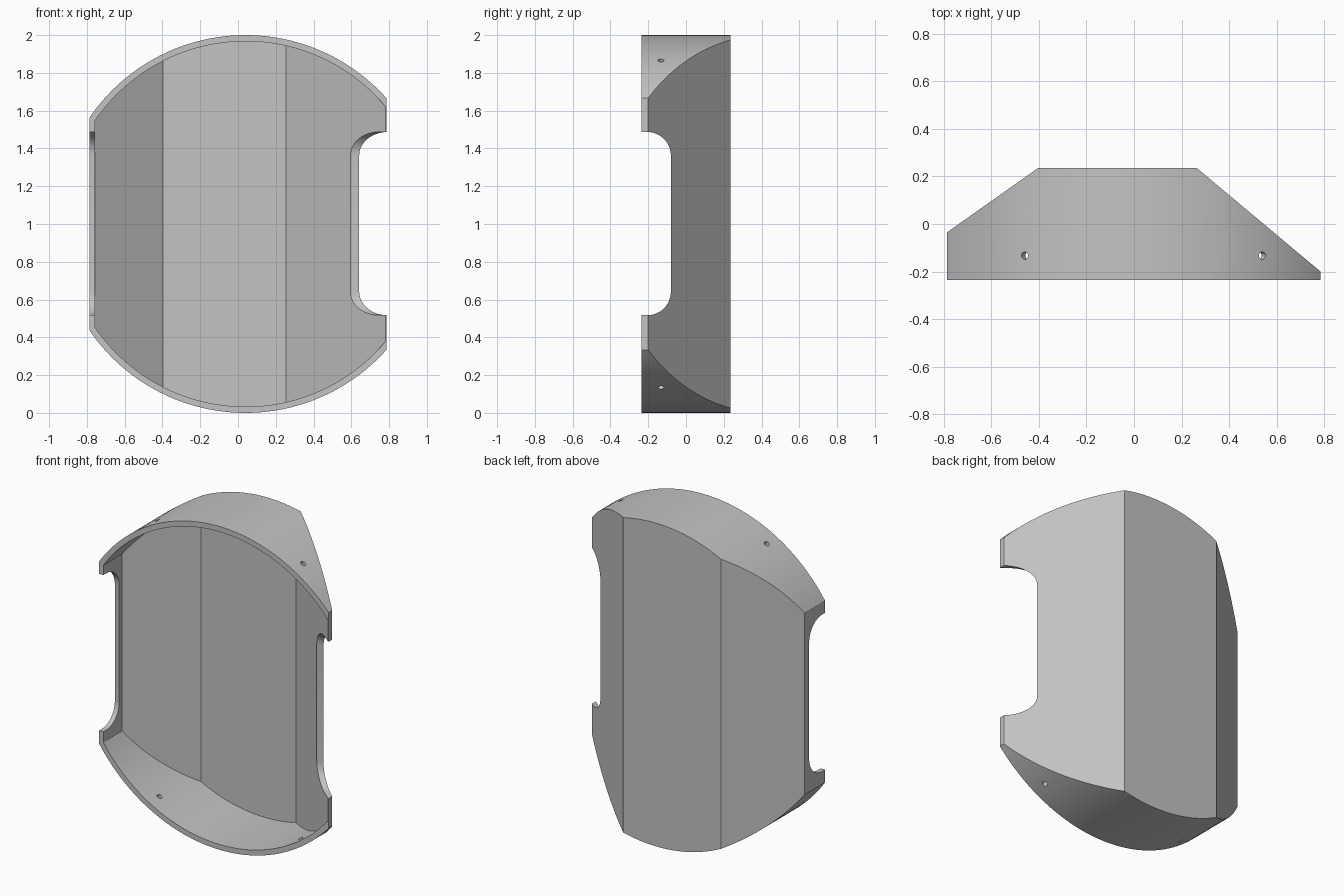
import bpy, bmesh
from math import sin, cos, pi, radians
from mathutils import Vector

if "Cube" in bpy.data.objects:
    bpy.data.objects.remove(bpy.data.objects["Cube"], do_unlink=True)

CENTRE = Vector((0.04, 0, 1))     # axis of the round outline
X, Y, Z = Vector((1, 0, 0)), Vector((0, 1, 0)), Vector((0, 0, 1))

grey = bpy.data.materials.new("plain grey")
grey.use_nodes = True
grey.diffuse_color = (0.55, 0.55, 0.55, 1)
grey.node_tree.nodes["Principled BSDF"].inputs["Base Color"].default_value = grey.diffuse_color


def extrude(name, loop, direction):
    """Solid made by sweeping a closed loop of points along a direction."""
    bm = bmesh.new()
    face = bm.faces.new([bm.verts.new(p) for p in loop])
    swept = bmesh.ops.extrude_face_region(bm, geom=[face])["geom"]
    bmesh.ops.translate(bm, vec=direction,
                        verts=[v for v in swept if isinstance(v, bmesh.types.BMVert)])
    bmesh.ops.recalc_face_normals(bm, faces=bm.faces)
    mesh = bpy.data.meshes.new(name)
    bm.to_mesh(mesh)
    bm.free()
    mesh.materials.append(grey)
    ob = bpy.data.objects.new(name, mesh)
    bpy.context.collection.objects.link(ob)
    return ob


def rod(name, start, u, v, radius, direction, sides):
    """Cylinder whose round section lies in the u, v plane."""
    angles = [2 * pi * i / sides for i in range(sides)]
    return extrude(name, [start + radius * (cos(a) * u + sin(a) * v) for a in angles], direction)


def combine(ob, tool, operation):
    """Apply a boolean and discard the tool."""
    mod = ob.modifiers.new(operation, "BOOLEAN")
    mod.operation, mod.solver, mod.object = operation, "EXACT", tool
    bpy.ops.object.select_all(action="DESELECT")
    bpy.context.view_layer.objects.active = ob
    ob.select_set(True)
    bpy.ops.object.modifier_apply(modifier=mod.name)
    bpy.data.objects.remove(tool, do_unlink=True)


def rounded_body(name, plan, radius):
    """Folded plan pulled upward, then trimmed to a round outline."""
    body = extrude(name, [Vector((x, y, -0.2)) for x, y in plan], Z * 2.4)
    combine(body, rod("round_trim", CENTRE - Y * 0.5, X, Z, radius, Y, 160), "INTERSECT")
    return body


# Folded outer shell and the hollow inside it, open to the front
outer_plan = [(-0.787, -0.235), (-0.787, -0.035), (-0.405, 0.235),
              (0.265, 0.235), (0.785, -0.2), (0.785, -0.235)]
inner_plan = [(-0.757, -0.3), (-0.757, -0.051), (-0.396, 0.205),
              (0.254, 0.205), (0.858, -0.3)]
shell = rounded_body("curved_shell", outer_plan, 1.0)
combine(shell, rounded_body("hollow", inner_plan, 0.967), "DIFFERENCE")

# Side notches with rounded inner corners, cut straight through both sides
R, LOW, HIGH, DEEP = 0.125, 0.517, 1.487, -0.08
arc = [radians(7.5 * i) for i in range(13)]
notch = [(-0.4, LOW)]
notch += [(DEEP - R + R * sin(a), LOW + R - R * cos(a)) for a in arc]
notch += [(DEEP - R + R * cos(a), HIGH - R + R * sin(a)) for a in arc]
notch += [(-0.4, HIGH)]
combine(shell, extrude("side_notch", [Vector((-1, y, z)) for y, z in notch], X * 2), "DIFFERENCE")

# Small screw holes drilled radially through the top and bottom rims
for tilt in (-pi / 6, pi / 6):
    axis = Vector((sin(tilt), 0, cos(tilt)))
    start = CENTRE - Y * 0.133 - axis * 1.2
    combine(shell, rod("screw_hole", start, Y, axis.cross(Y), 0.016, axis * 2.4, 20), "DIFFERENCE")

bpy.ops.object.shade_smooth_by_angle(angle=radians(25))
